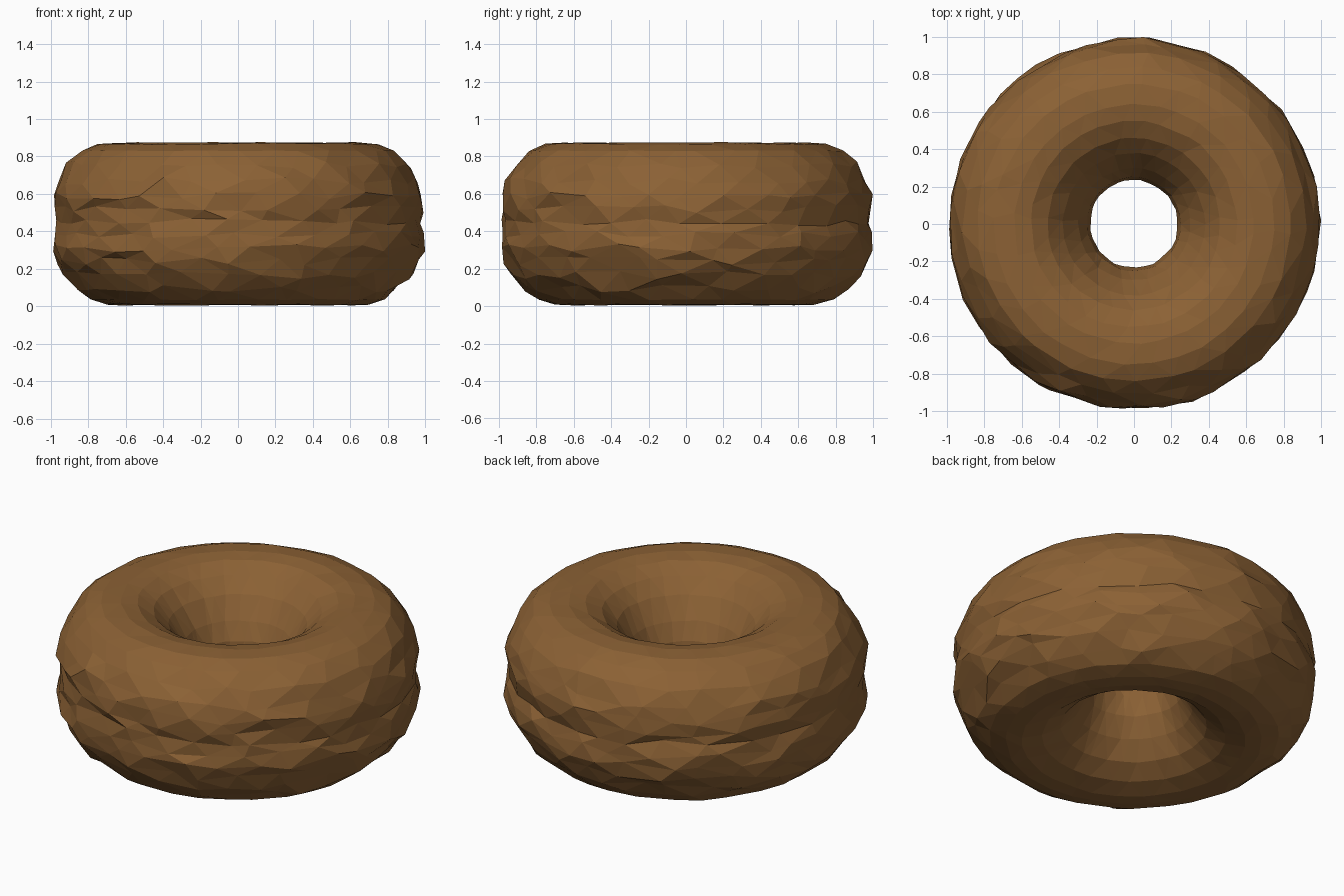
import bpy, bmesh, math, random

if "Cube" in bpy.data.objects:
    bpy.data.objects.remove(bpy.data.objects["Cube"])

random.seed(4)
SEG = 30

# Ring cross-section (radius, height): underside, outer wall with waist, top, hole
profile = [(0.61, 0.006), (0.70, 0.01), (0.79, 0.035), (0.875, 0.09), (0.935, 0.165),
           (0.975, 0.24), (0.998, 0.31), (0.992, 0.38), (0.982, 0.45), (0.99, 0.52),
           (0.995, 0.59), (0.97, 0.67), (0.92, 0.755), (0.84, 0.83), (0.75, 0.866),
           (0.64, 0.874), (0.55, 0.858), (0.46, 0.81), (0.38, 0.73), (0.30, 0.61),
           (0.25, 0.51), (0.235, 0.42), (0.26, 0.31), (0.32, 0.20), (0.40, 0.10),
           (0.50, 0.035)]

brown = bpy.data.materials.new("dough brown")
brown.diffuse_color = (0.26, 0.12, 0.035, 1)
brown.use_nodes = True
brown.node_tree.nodes["Principled BSDF"].inputs["Base Color"].default_value = brown.diffuse_color

# Revolve the section with rough jitter on the outer wall
bm = bmesh.new()
rings = []
for j, (r, z) in enumerate(profile):
    wall = r > 0.86
    ring = []
    for i in range(SEG):
        a = math.tau * (i + 0.5 * (j % 2) + random.uniform(-0.3, 0.3)) / SEG
        rr = r + (random.uniform(-0.022, 0.006) if wall else random.uniform(-0.004, 0.004))
        zz = z + (random.uniform(-0.022, 0.022) if wall else random.uniform(-0.003, 0.003))
        rr = min(rr, 1.0)
        ring.append(bm.verts.new((rr * math.cos(a), rr * math.sin(a), max(0, zz))))
    rings.append(ring)

# Stagger triangles between neighbouring rings
for j in range(len(rings)):
    p, q = rings[j], rings[(j + 1) % len(rings)]
    for i in range(SEG):
        k = (i + 1) % SEG
        if j % 2 == 0:
            bm.faces.new((p[i], p[k], q[i]))
            bm.faces.new((p[k], q[k], q[i]))
        else:
            bm.faces.new((p[i], p[k], q[k]))
            bm.faces.new((p[i], q[k], q[i]))
bmesh.ops.recalc_face_normals(bm, faces=bm.faces)

mesh = bpy.data.meshes.new("ring_doughnut")
bm.to_mesh(mesh)
bm.free()
mesh.materials.append(brown)
bpy.context.collection.objects.link(bpy.data.objects.new("ring_doughnut", mesh))
